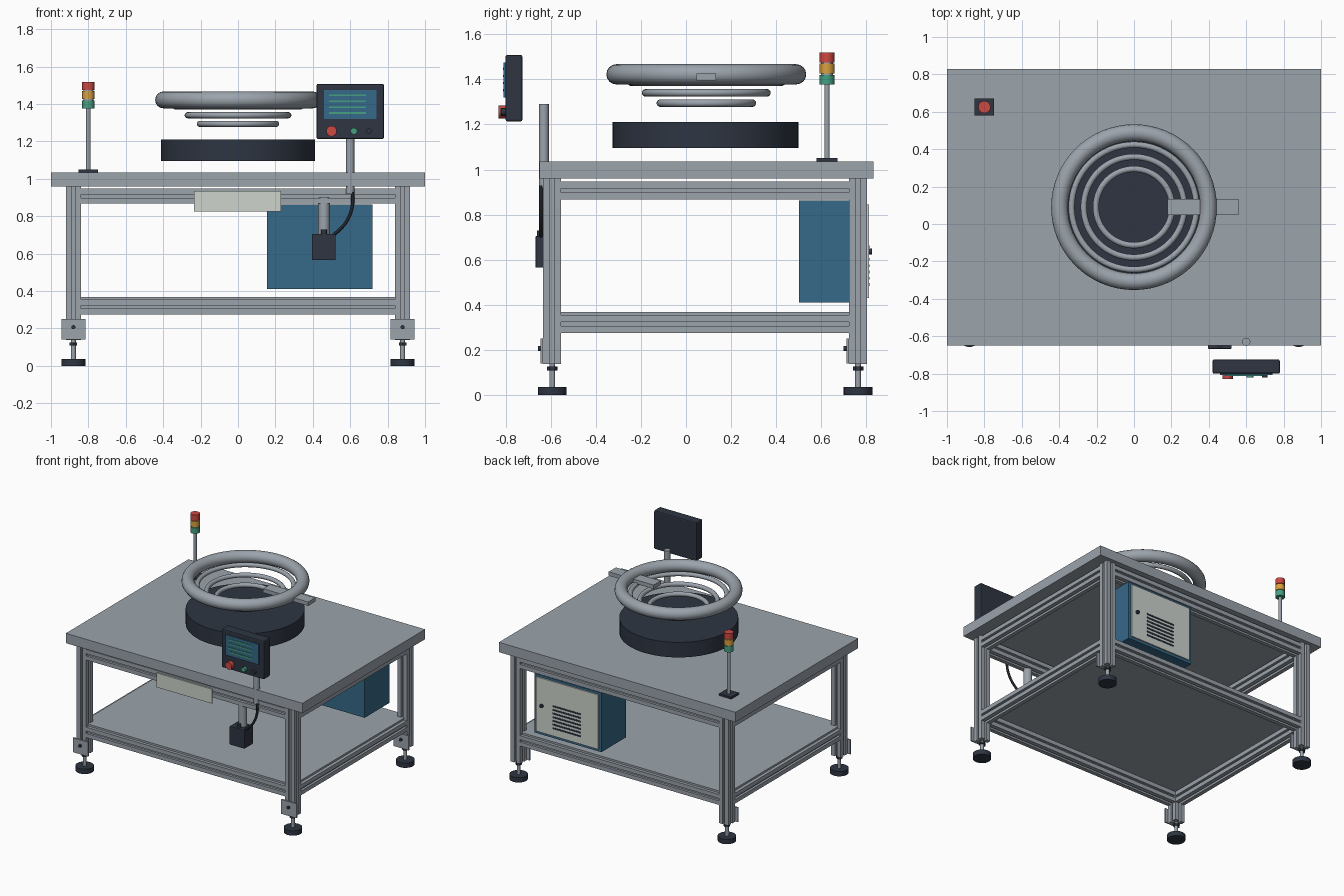
import bpy, bmesh, math
from mathutils import Vector, Matrix

if "Cube" in bpy.data.objects:
    bpy.data.objects.remove(bpy.data.objects["Cube"])


def srgb(r, g, b):
    f = lambda c: c / 12.92 if c <= 0.04045 else ((c + 0.055) / 1.055) ** 2.4
    return (f(r / 255), f(g / 255), f(b / 255), 1)


def mat(name, *rgb):
    m = bpy.data.materials.new(name)
    m.diffuse_color = srgb(*rgb)
    m.use_nodes = True
    m.node_tree.nodes["Principled BSDF"].inputs["Base Color"].default_value = m.diffuse_color
    return m


METAL = mat("metal_grey", 155, 163, 171)
DARK = mat("dark_slate", 46, 53, 66)
BLUE = mat("steel_blue", 54, 104, 136)
PALE = mat("pale_grey", 205, 211, 204)
RED = mat("signal_red", 205, 72, 66)
AMBER = mat("signal_amber", 216, 160, 62)
GREEN = mat("signal_green", 70, 160, 130)
BLACK = mat("cable_black", 32, 35, 41)


def finish(name, bm, m, smooth=False):
    bmesh.ops.recalc_face_normals(bm, faces=bm.faces)
    me = bpy.data.meshes.new(name)
    bm.to_mesh(me)
    bm.free()
    o = bpy.data.objects.new(name, me)
    bpy.context.collection.objects.link(o)
    me.materials.append(m)
    if smooth:
        bpy.ops.object.select_all(action='DESELECT')
        o.select_set(True)
        bpy.context.view_layer.objects.active = o
        bpy.ops.object.shade_smooth_by_angle(angle=math.radians(35))
    return o


def box(name, x, y, z, m, bevel=0):
    """Box from (min, max) pairs."""
    bm = bmesh.new()
    bmesh.ops.create_cube(bm, size=1)
    for v in bm.verts:
        v.co = [(a + b) / 2 + c * (b - a) for (a, b), c in zip((x, y, z), v.co)]
    if bevel:
        bmesh.ops.bevel(bm, geom=bm.edges[:], offset=bevel, segments=2,
                        affect='EDGES', profile=0.5)
    return finish(name, bm, m)


def rod(name, p, q, r, m, sides=24):
    """Cylinder between two points."""
    p, q = Vector(p), Vector(q)
    bm = bmesh.new()
    rot = (q - p).to_track_quat('Z', 'Y').to_matrix().to_4x4()
    bmesh.ops.create_cone(bm, cap_ends=True, segments=sides, radius1=r, radius2=r,
                          depth=(q - p).length,
                          matrix=Matrix.Translation((p + q) / 2) @ rot)
    return finish(name, bm, m, True)


def ring(name, centre, major, minor, m):
    bpy.ops.mesh.primitive_torus_add(location=centre, major_radius=major, minor_radius=minor,
                                     major_segments=64, minor_segments=16)
    o = bpy.context.object
    o.name = name
    o.data.materials.append(m)
    bpy.ops.object.shade_smooth()


def extrusion(name, p, q, m=METAL, h=0.04, s=0.009, d=0.018):
    """Square slotted profile swept from p to q along one axis."""
    p, q = Vector(p), Vector(q)
    axis = (q - p).normalized()
    u = Vector((0, 0, 1)) if abs(axis.z) < 0.5 else Vector((1, 0, 0))
    w = axis.cross(u)
    side = [(-h, -h), (-s, -h), (-s, -h + d), (s, -h + d), (s, -h)]
    pts = []
    for k in range(4):
        for a, b in side:
            for _ in range(k):
                a, b = -b, a
            pts.append((a, b))
    bm = bmesh.new()
    f = bm.faces.new([bm.verts.new(p + u * a + w * b) for a, b in pts])
    r = bmesh.ops.extrude_face_region(bm, geom=[f])
    bmesh.ops.translate(bm, vec=q - p,
                        verts=[v for v in r['geom'] if isinstance(v, bmesh.types.BMVert)])
    return finish(name, bm, m)


# table top and lower shelf
box("table_top", (-1, 1), (-0.65, 0.83), (0.96, 1.035), METAL)
box("lower_shelf", (-0.895, 0.895), (-0.61, 0.78), (0.355, 0.369), METAL)

# legs, levelling feet and foot brackets
LX, YF, YB = 0.88, -0.593, 0.763
for sx, xn in ((-1, "left"), (1, "right")):
    for y, yn in ((YF, "front"), (YB, "back")):
        x, n = sx * LX, yn + "_" + xn
        extrusion(n + "_leg", (x, y, 0.137), (x, y, 0.96))
        rod(n + "_foot_pad", (x, y, 0), (x, y, 0.037), 0.064, DARK, 32)
        rod(n + "_foot_stem", (x, y, 0.037), (x, y, 0.14), 0.013, METAL, 16)
        rod(n + "_foot_nut", (x, y, 0.11), (x, y, 0.126), 0.023, DARK, 6)
        box(n + "_foot_bracket", (x - 0.064, x + 0.064), (y - 0.051, y - 0.04),
            (0.14, 0.25), METAL)
        rod(n + "_bracket_bolt", (x, y - 0.05, 0.207), (x, y - 0.064, 0.207), 0.011, DARK, 12)

# upper and lower frame rails
for z, n in ((0.907, "upper"), (0.315, "lower")):
    for y, s in ((YF, "front"), (YB, "back")):
        extrusion(f"{n}_{s}_rail", (-0.845, y, z), (0.845, y, z))
    for x, s in ((-LX, "left"), (LX, "right")):
        extrusion(f"{n}_{s}_rail", (x, YF + 0.035, z), (x, YB - 0.035, z))

# feeder drive base, bowl rings and outlet chute
CY = 0.09
rod("feeder_base", (0, CY - 0.003, 1.095), (0, CY - 0.003, 1.21), 0.412, DARK, 64)
ring("bowl_rim", (0, CY, 1.422), 0.398, 0.045, METAL)
for i, (r, z) in enumerate(((0.334, 1.387), (0.269, 1.34), (0.204, 1.294))):
    ring(f"bowl_track_{i + 1}", (0, CY, z), r, 0.0165, METAL)
box("outlet_chute", (0.18, 0.56), (0.047, 0.133), (1.395, 1.425), METAL)

# signal tower
TX, TY = -0.80, 0.625
box("tower_base", (TX - 0.052, TX + 0.052), (TY - 0.046, TY + 0.046), (1.035, 1.05), DARK)
rod("tower_pole", (TX, TY, 1.05), (TX, TY, 1.51), 0.012, METAL, 16)
for n, z, m in (("green", 1.376, GREEN), ("amber", 1.426, AMBER), ("red", 1.475, RED)):
    rod(f"tower_{n}_lamp", (TX, TY, z), (TX, TY, z + 0.044), 0.033, m, 24)
for z in (1.42, 1.47):
    rod("tower_spacer", (TX, TY, z), (TX, TY, z + 0.006), 0.027, METAL, 24)

# control panel with screen, screen bars and buttons
rod("panel_post", (0.60, -0.63, 0.92), (0.60, -0.63, 1.29), 0.022, METAL)
box("panel_housing", (0.42, 0.78), (-0.80, -0.725), (1.213, 1.508), DARK, 0.008)
box("panel_screen", (0.46, 0.74), (-0.808, -0.80), (1.32, 1.475), BLUE)
for i in range(4):
    z = 1.447 - i * 0.032
    box(f"screen_bar_{i + 1}", (0.487, 0.685), (-0.812, -0.808), (z - 0.005, z + 0.005), GREEN)
for n, x, r, y, m in (("stop", 0.50, 0.028, -0.83, RED), ("start", 0.62, 0.018, -0.822, GREEN),
                      ("reset", 0.70, 0.015, -0.82, DARK)):
    rod(f"{n}_button", (x, -0.79, 1.255), (x, y, 1.255), r, m)

# foot-switch box hanging on a bar, with its cable
rod("switch_hanger", (0.46, -0.60, 0.69), (0.46, -0.60, 0.90), 0.031, METAL)
box("switch_box", (0.395, 0.522), (-0.667, -0.56), (0.565, 0.705), DARK, 0.004)
rod("switch_plug", (0.46, -0.645, 0.70), (0.46, -0.645, 0.73), 0.015, DARK, 16)
cu = bpy.data.curves.new("panel_cable", 'CURVE')
cu.dimensions = '3D'
cu.bevel_depth = 0.009
cu.bevel_resolution = 3
cu.use_fill_caps = True
path = [(0.612, 0.93), (0.612, 0.86), (0.585, 0.78), (0.55, 0.735), (0.505, 0.695)]
sp = cu.splines.new('BEZIER')
sp.bezier_points.add(len(path) - 1)
for b, (x, z) in zip(sp.bezier_points, path):
    b.co = (x, -0.642, z)
    b.handle_left_type = b.handle_right_type = 'AUTO'
cu.materials.append(BLACK)
bpy.context.collection.objects.link(bpy.data.objects.new("panel_cable", cu))

# pale front plate
box("front_plate", (-0.235, 0.23), (-0.645, -0.634), (0.825, 0.935), PALE)

# electrical cabinet with door, lock and vents
box("cabinet", (0.155, 0.72), (0.50, 0.80), (0.41, 0.862), BLUE)
box("cabinet_door", (0.175, 0.70), (0.80, 0.81), (0.43, 0.845), PALE)
rod("door_lock", (0.65, 0.805, 0.637), (0.65, 0.824, 0.637), 0.014, DARK, 16)
for i in range(7):
    z = 0.49 + i * 0.028
    box(f"door_vent_{i + 1}", (0.32, 0.56), (0.808, 0.813), (z - 0.006, z + 0.006), DARK)
